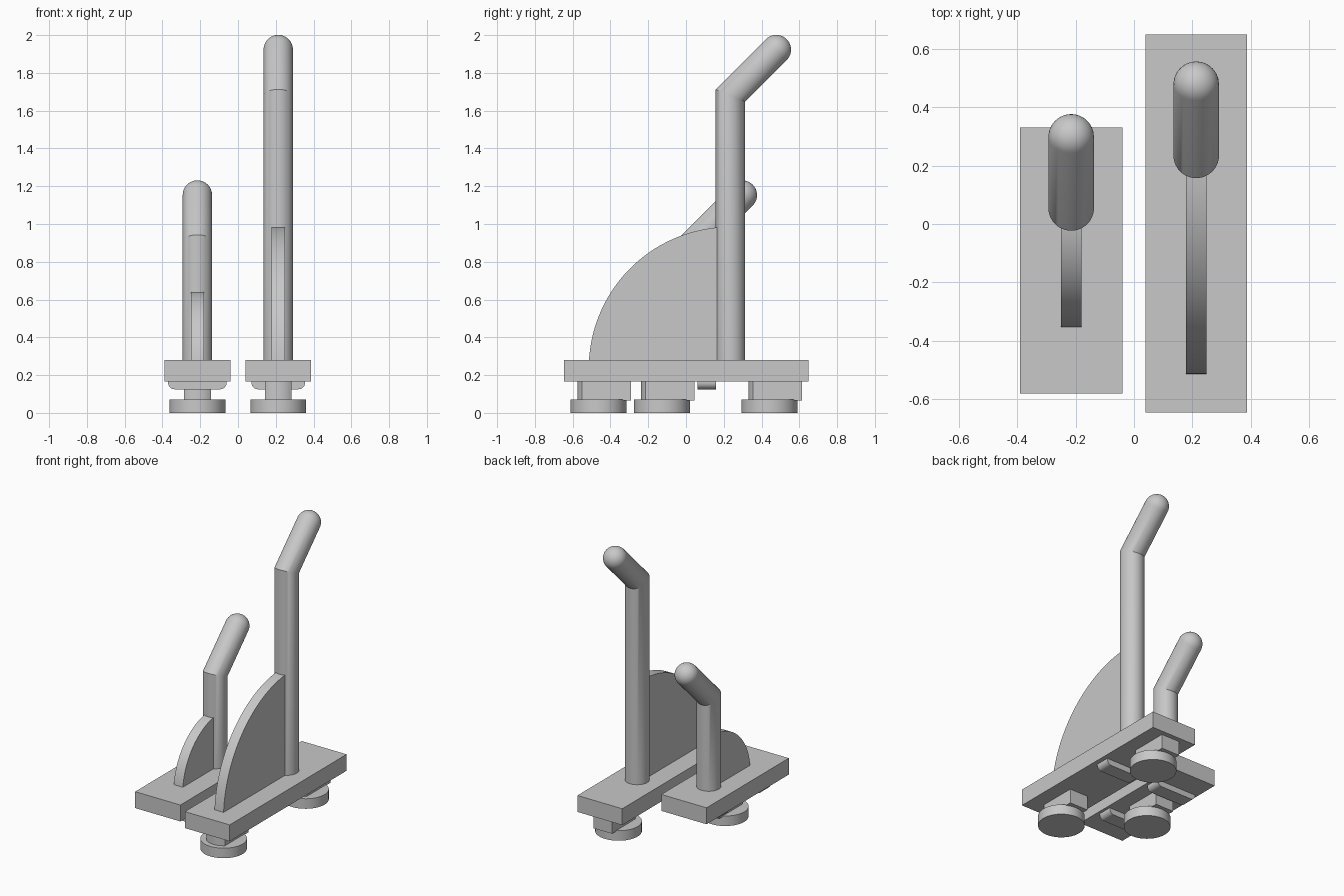
import bpy, bmesh, math
from mathutils import Vector

if "Cube" in bpy.data.objects:
    bpy.data.objects.remove(bpy.data.objects["Cube"])

grey = bpy.data.materials.new("light grey")
grey.diffuse_color = (0.58, 0.58, 0.58, 1)
grey.use_nodes = True
grey.node_tree.nodes["Principled BSDF"].inputs["Base Color"].default_value = grey.diffuse_color


def finish(name, bm):
    bmesh.ops.recalc_face_normals(bm, faces=bm.faces[:])
    mesh = bpy.data.meshes.new(name)
    bm.to_mesh(mesh)
    bm.free()
    mesh.materials.append(grey)
    mesh.polygons.foreach_set("use_smooth", [True] * len(mesh.polygons))
    mesh.set_sharp_from_angle(angle=math.radians(30))
    obj = bpy.data.objects.new(name, mesh)
    bpy.context.collection.objects.link(obj)


def prism(name, outline, offset):
    """Extrude a closed outline of 3D points along an offset."""
    bm = bmesh.new()
    face = bm.faces.new([bm.verts.new(p) for p in outline])
    new = bmesh.ops.extrude_face_region(bm, geom=[face])["geom"]
    verts = [v for v in new if isinstance(v, bmesh.types.BMVert)]
    bmesh.ops.translate(bm, verts=verts, vec=offset)
    finish(name, bm)


def arc(cx, cy, r, start, end, steps):
    angles = [start + (end - start) * i / steps for i in range(steps + 1)]
    return [(cx + r * math.cos(a), cy + r * math.sin(a)) for a in angles]


def box(name, x0, x1, y0, y1, z0, z1):
    prism(name, [(x0, y0, z0), (x1, y0, z0), (x1, y1, z0), (x0, y1, z0)],
          (0, 0, z1 - z0))


def bent_post(name, x, y, elbow_z, reach, r=0.078, n=40):
    """Upright tube, mitred 45 degree bend, domed tip."""
    bm = bmesh.new()
    s = math.sqrt(0.5)
    axis, side = Vector((0, s, s)), Vector((0, s, -s))
    tip = Vector((x, y + reach, elbow_z + reach))
    turn = [2 * math.pi * i / n for i in range(n)]
    mitre = math.tan(math.pi / 8)
    rings = []
    for z, slope in ((0.27, 0), (elbow_z, -mitre)):
        rings.append([Vector((x + r * math.cos(a), y + r * math.sin(a),
                              z + slope * r * math.sin(a))) for a in turn])
    for k in range(10):
        t = k * math.pi / 20
        rings.append([tip + axis * r * math.sin(t) + r * math.cos(t) *
                      (Vector((math.cos(a), 0, 0)) + side * math.sin(a)) for a in turn])
    loops = [[bm.verts.new(p) for p in ring] for ring in rings]
    for a, b in zip(loops, loops[1:]):
        for i in range(n):
            j = (i + 1) % n
            bm.faces.new((a[i], a[j], b[j], b[i]))
    bm.faces.new(loops[0])
    top = bm.verts.new(tip + axis * r)
    for i in range(n):
        bm.faces.new((loops[-1][i], loops[-1][(i + 1) % n], top))
    finish(name, bm)


def gusset(name, x, y, r):
    """Curved web in front of the post, part of a disc."""
    zc, base = 0.235, 0.275
    low = math.pi - math.asin((base - zc) / r)
    pts = arc(y, zc, r, math.pi / 2, low, 32) + [(y, base)]
    prism(name, [(x - 0.035, py, pz) for py, pz in pts], (0.07, 0, 0))


def foot(name, x, y):
    """Round pad and neck with rounded front and square back."""
    pad = arc(x, y, 0.148, 0, 2 * math.pi, 48)[:-1]
    prism(name + "_pad", [(px, py, 0) for px, py in pad], (0, 0, 0.07))
    r, half = 0.112, 0.071
    spread = math.asin(half / r)
    neck = arc(x, y, r, -math.pi / 2 - spread, -math.pi / 2 + spread, 12)
    neck += [(x + half, y + 0.173), (x - half, y + 0.173)]
    prism(name + "_neck", [(px, py, 0.065) for px, py in neck], (0, 0, 0.105))


def cross_bar(name, x, y, half):
    """Low bar under the plate with rounded lower ends."""
    r, z = 0.035, 0.125
    pts = arc(x - half + r, z + r, r, math.pi, 1.5 * math.pi, 8)
    pts += arc(x + half - r, z + r, r, 1.5 * math.pi, 2 * math.pi, 8)
    pts += [(x + half, 0.17), (x - half, 0.17)]
    prism(name, [(px, y - 0.05, pz) for px, pz in pts], (0, 0.1, 0))


# Short lever
box("short_plate", -0.39, -0.04, -0.58, 0.33, 0.165, 0.28)
bent_post("short_post", -0.215, 0.055, 0.91, 0.243)
gusset("short_gusset", -0.215, 0.055, 0.41)
foot("short_foot", -0.215, -0.127)
for i, y in enumerate((0.11, -0.36)):
    cross_bar("short_cross_bar_%d" % i, -0.215, y, 0.155)

# Tall lever
box("tall_plate", 0.04, 0.387, -0.645, 0.648, 0.165, 0.28)
bent_post("tall_post", 0.213, 0.235, 1.68, 0.243)
gusset("tall_gusset", 0.213, 0.235, 0.75)
for i, y in enumerate((-0.463, 0.442)):
    foot("tall_foot_%d" % i, 0.213, y)
cross_bar("tall_cross_bar", 0.213, 0.11, 0.142)
